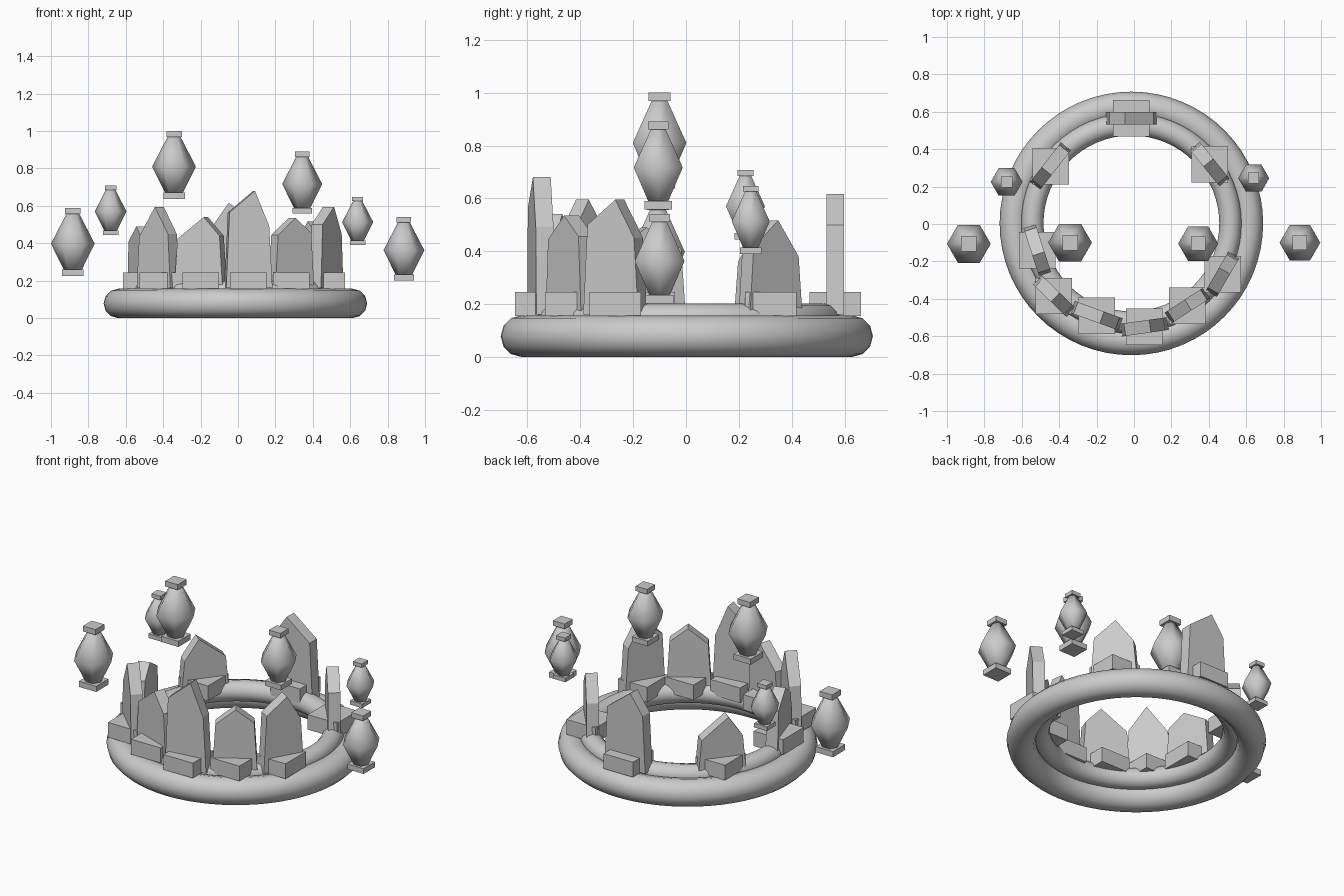
import bpy
import bmesh
from math import radians, cos, sin, pi
from mathutils import Matrix

cube = bpy.data.objects.get("Cube")
if cube:
    bpy.data.objects.remove(cube, do_unlink=True)

# One stone grey for everything
stone = bpy.data.materials.new("stone_grey")
stone.use_nodes = True
GREY = (0.6, 0.6, 0.6, 1)
stone.diffuse_color = GREY
stone.node_tree.nodes["Principled BSDF"].inputs["Base Color"].default_value = GREY


def finish(bm, name, smooth=False):
    bmesh.ops.recalc_face_normals(bm, faces=bm.faces)
    mesh = bpy.data.meshes.new(name)
    bm.to_mesh(mesh)
    bm.free()
    mesh.materials.append(stone)
    for p in mesh.polygons:
        p.use_smooth = smooth
    obj = bpy.data.objects.new(name, mesh)
    bpy.context.collection.objects.link(obj)
    return obj


def box(name, center, size):
    bm = bmesh.new()
    bmesh.ops.create_cube(bm, size=1)
    bmesh.ops.transform(bm, verts=bm.verts, matrix=Matrix.Translation(center) @ Matrix.Diagonal((*size, 1)))
    return finish(bm, name)


def ring(name, major, minor, z):
    bpy.ops.mesh.primitive_torus_add(major_radius=major, minor_radius=minor,
                                     major_segments=64, minor_segments=12,
                                     location=(-0.014, 0.003, z))
    obj = bpy.context.object
    obj.name = name
    obj.data.materials.append(stone)
    for p in obj.data.polygons:
        p.use_smooth = True


def crystal(name, x, y, angle, length, left, apex_u, apex, right):
    """Upright slab with a pointed top, turned to follow the ring."""
    h, taper, thick = length / 2, 0.018, 0.068
    outline = [(-h, 0.16), (-h + taper, left), (apex_u, apex), (h - taper, right), (h, 0.16)]
    bm = bmesh.new()
    face = bm.faces.new([bm.verts.new((u, -thick / 2, z)) for u, z in outline])
    out = bmesh.ops.extrude_face_region(bm, geom=[face])
    moved = [v for v in out["geom"] if isinstance(v, bmesh.types.BMVert)]
    bmesh.ops.translate(bm, verts=moved, vec=(0, thick, 0))
    bmesh.ops.transform(bm, verts=bm.verts,
                        matrix=Matrix.Translation((x, y, 0)) @ Matrix.Rotation(radians(angle), 4, "Z"))
    finish(bm, name)
    # square foot under the slab
    box(name + "_foot", (x, y, 0.2), (0.195, 0.195, 0.09))


def drop(name, x, y, z, radius):
    """Six-sided double cone between two small square caps; z is the widest level."""
    s = radius / 0.117
    bm = bmesh.new()
    rows = []
    for r, dz in ((0.045, -0.145), (0.117, 0), (0.034, 0.16)):
        rows.append([bm.verts.new((x + r * s * cos(i * pi / 3), y + r * s * sin(i * pi / 3), z + dz * s))
                     for i in range(6)])
    for low, high in zip(rows, rows[1:]):
        for i in range(6):
            j = (i + 1) % 6
            bm.faces.new((low[i], low[j], high[j], high[i]))
    bm.faces.new(rows[0])
    bm.faces.new(rows[-1])
    finish(bm, name, smooth=True)
    box(name + "_top_cap", (x, y, z + 0.174 * s), (0.083 * s, 0.083 * s, 0.032 * s))
    box(name + "_bottom_cap", (x, y, z - 0.156 * s), (0.115 * s, 0.115 * s, 0.034 * s))


# Base: thick outer ring with a slimmer raised ring inside it
ring("outer_ring", 0.626, 0.0785, 0.0785)
ring("inner_ring", 0.53, 0.06, 0.142)

# Crystals: x, y, angle, length, left shoulder, apex offset, apex, right shoulder
crystals = {
    "back_crystal": (-0.014, 0.565, 0, 0.27, 0.50, -0.035, 0.617, 0.50),
    "back_right_crystal": (-0.446, 0.31, 52, 0.27, 0.36, -0.035, 0.48, 0.36),
    "back_left_crystal": (0.404, 0.32, -51, 0.255, 0.38, -0.01, 0.517, 0.415),
    "side_right_crystal": (-0.517, -0.14, -72, 0.27, 0.41, 0.02, 0.49, 0.42),
    "front_outer_right_crystal": (-0.428, -0.385, -44, 0.25, 0.435, 0.01, 0.595, 0.45),
    "front_right_crystal": (-0.20, -0.49, -20, 0.275, 0.424, 0.03, 0.54, 0.44),
    "front_crystal": (0.056, -0.55, 8, 0.25, 0.565, 0.03, 0.68, 0.493),
    "front_left_crystal": (0.285, -0.436, 33, 0.247, 0.445, 0.005, 0.535, 0.456),
    "side_left_crystal": (0.474, -0.268, 60, 0.24, 0.50, 0.02, 0.595, 0.45),
}
for name, values in crystals.items():
    crystal(name, *values)

# Floating drops: x, y, widest level, radius
drops = {
    "high_right_drop": (-0.342, -0.10, 0.81, 0.117),
    "high_left_drop": (0.343, -0.105, 0.717, 0.107),
    "far_right_drop": (-0.883, -0.106, 0.398, 0.117),
    "far_left_drop": (0.887, -0.10, 0.363, 0.109),
    "back_right_drop": (-0.681, 0.225, 0.57, 0.085),
    "back_left_drop": (0.64, 0.245, 0.513, 0.083),
}
for name, values in drops.items():
    drop(name, *values)
